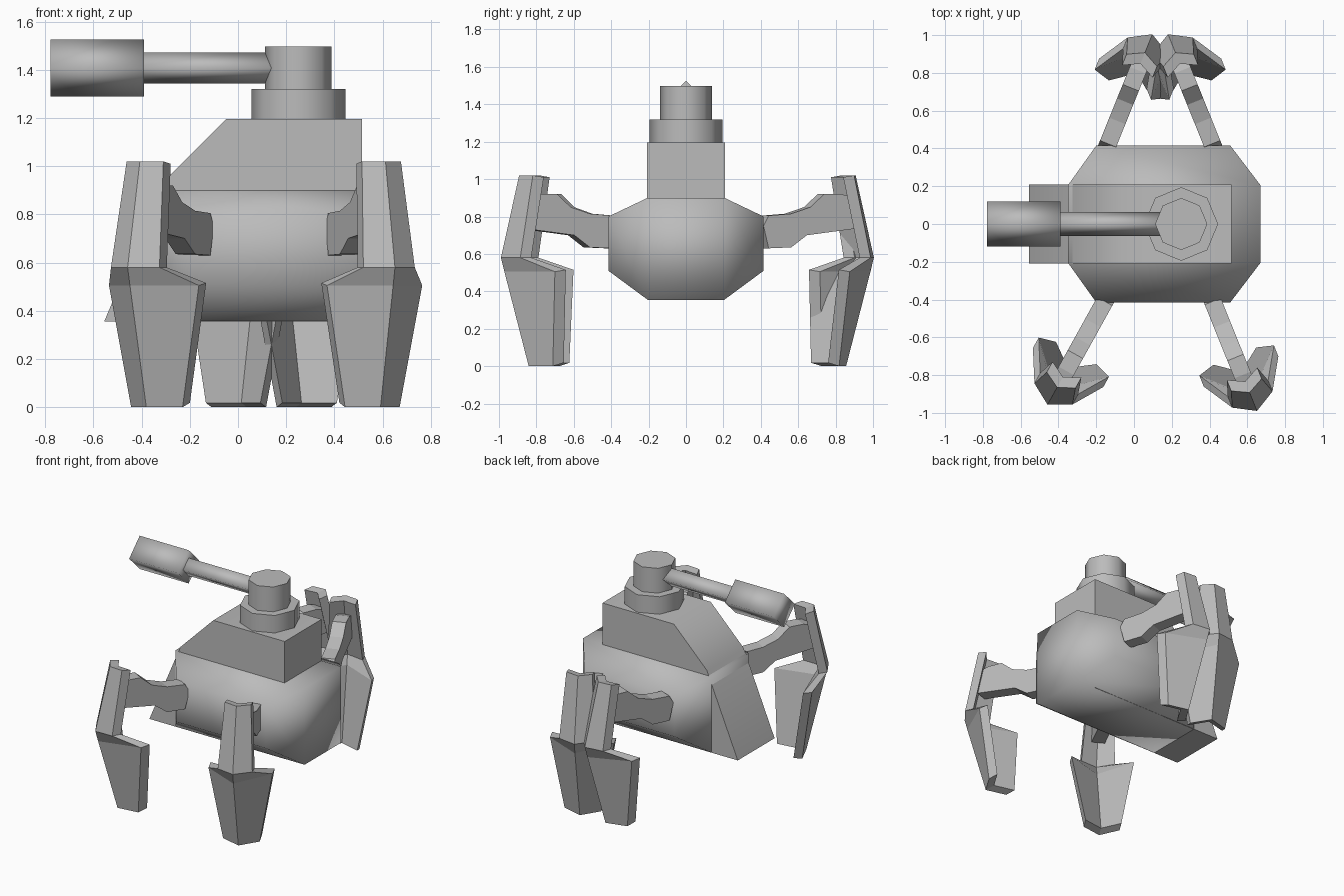
import bpy, bmesh, math
from mathutils import Matrix, Vector

if "Cube" in bpy.data.objects:
    bpy.data.objects.remove(bpy.data.objects["Cube"], do_unlink=True)

grey = bpy.data.materials.new("plain grey")
grey.use_nodes = True
GREY = (0.5, 0.5, 0.5, 1.0)
grey.diffuse_color = GREY
grey.node_tree.nodes["Principled BSDF"].inputs["Base Color"].default_value = GREY


def finish(name, bm, matrix=None, smooth=None):
    """Turn a bmesh into an object; smooth is the sharp-edge angle in degrees."""
    if matrix:
        bm.transform(matrix)
    bmesh.ops.recalc_face_normals(bm, faces=bm.faces[:])
    mesh = bpy.data.meshes.new(name)
    bm.to_mesh(mesh)
    bm.free()
    mesh.materials.append(grey)
    obj = bpy.data.objects.new(name, mesh)
    bpy.context.collection.objects.link(obj)
    if smooth:
        bpy.ops.object.select_all(action='DESELECT')
        obj.select_set(True)
        bpy.context.view_layer.objects.active = obj
        bpy.ops.object.shade_smooth_by_angle(angle=math.radians(smooth))
    return obj


def slab(profile, half):
    """Extrude an (x, z) outline along y from -half to half."""
    bm = bmesh.new()
    face = bm.faces.new([bm.verts.new((x, -half, z)) for x, z in profile])
    new = bmesh.ops.extrude_face_region(bm, geom=[face])["geom"]
    verts = [g for g in new if isinstance(g, bmesh.types.BMVert)]
    bmesh.ops.translate(bm, verts=verts, vec=(0, 2 * half, 0))
    return bm


def prism(name, sides, radius, start, end, smooth):
    """Regular prism between two points, with corners on the axes."""
    a, b = Vector(start), Vector(end)
    bm = bmesh.new()
    bmesh.ops.create_cone(bm, cap_ends=True, segments=sides, radius1=radius,
                          radius2=radius, depth=(b - a).length)
    turn = Vector((0, 0, 1)).rotation_difference(b - a).to_matrix().to_4x4()
    finish(name, bm, Matrix.Translation((a + b) / 2) @ turn, smooth)


# Hull: faceted loaf with tapered ends
bm = bmesh.new()
for s in (-1, 1):
    for x in (-0.20, 0.51):
        for z in (0.51, 0.80):
            bm.verts.new((x, s * 0.415, z))
    for x in (-0.35, 0.67):
        for z in (0.355, 0.90):
            bm.verts.new((x, s * 0.205, z))
bmesh.ops.convex_hull(bm, input=bm.verts[:])
bmesh.ops.dissolve_limit(bm, angle_limit=0.02, verts=bm.verts[:], edges=bm.edges[:])
finish("hull", bm, smooth=89)

# Upper housing with a sloping prow that reaches down to the belly
finish("upper_housing", slab([(-0.555, 0.356), (-0.31, 0.935), (-0.05, 1.195),
                              (0.515, 1.195), (0.515, 0.356)], 0.208), smooth=70)

# Turret and gun
prism("turret_ring", 8, 0.195, (0.25, 0, 1.18), (0.25, 0, 1.32), 89)
prism("turret_head", 8, 0.138, (0.25, 0, 1.31), (0.25, 0, 1.497), 89)
prism("gun_barrel", 4, 0.064, (-0.42, 0, 1.407), (0.2, 0, 1.407), 95)
prism("gun_muzzle", 4, 0.119, (-0.777, 0, 1.407), (-0.39, 0, 1.407), 95)

# Leg arm outline: distance out from the hull, height
ARM = [(-0.03, 0.75), (0.0, 0.805), (0.13, 0.815), (0.24, 0.85), (0.32, 0.92),
       (0.42, 0.92), (0.49, 0.90), (0.50, 0.735), (0.22, 0.70), (0.13, 0.635), (0.0, 0.63)]
# Leg plate rows: height, half width, ridge distance, wing distance, inner lift
PLATE = [(1.02, 0.087, 0.52, 0.476, -0.01), (0.58, 0.115, 0.625, 0.56, 0.0),
         (0.505, 0.213, 0.605, 0.40, 0.01), (0.0, 0.122, 0.465, 0.375, 0.018)]


def plate():
    """Folded plate with a ridge on the outside and even thickness inwards."""
    bm = bmesh.new()
    rows = []
    for z, half, ridge, wing, lift in PLATE:
        outer = [(wing, -half), (ridge, 0), (wing, half)]
        row = [bm.verts.new((u, v, z)) for u, v in outer]
        row += [bm.verts.new((u - 0.063, v, z + lift)) for u, v in reversed(outer)]
        rows.append(row)
    for top, low in zip(rows, rows[1:]):
        for i in range(6):
            j = (i + 1) % 6
            bm.faces.new((top[i], top[j], low[j], low[i]))
    for r in (rows[0], rows[-1]):
        bm.faces.new((r[0], r[1], r[4], r[5]))
        bm.faces.new((r[1], r[2], r[3], r[4]))
    return bm


# Four legs: base position on the hull and heading
LEGS = {"front_left": (0.417, -0.41, -68), "front_right": (-0.155, -0.41, -119),
        "back_left": (0.414, 0.425, 112), "back_right": (-0.137, 0.425, 68)}
for name, (x, y, heading) in LEGS.items():
    place = Matrix.Translation((x, y, 0)) @ Matrix.Rotation(math.radians(heading), 4, 'Z')
    finish(name + "_arm", slab(ARM, 0.046), place)
    finish(name + "_leg_plate", plate(), place)
